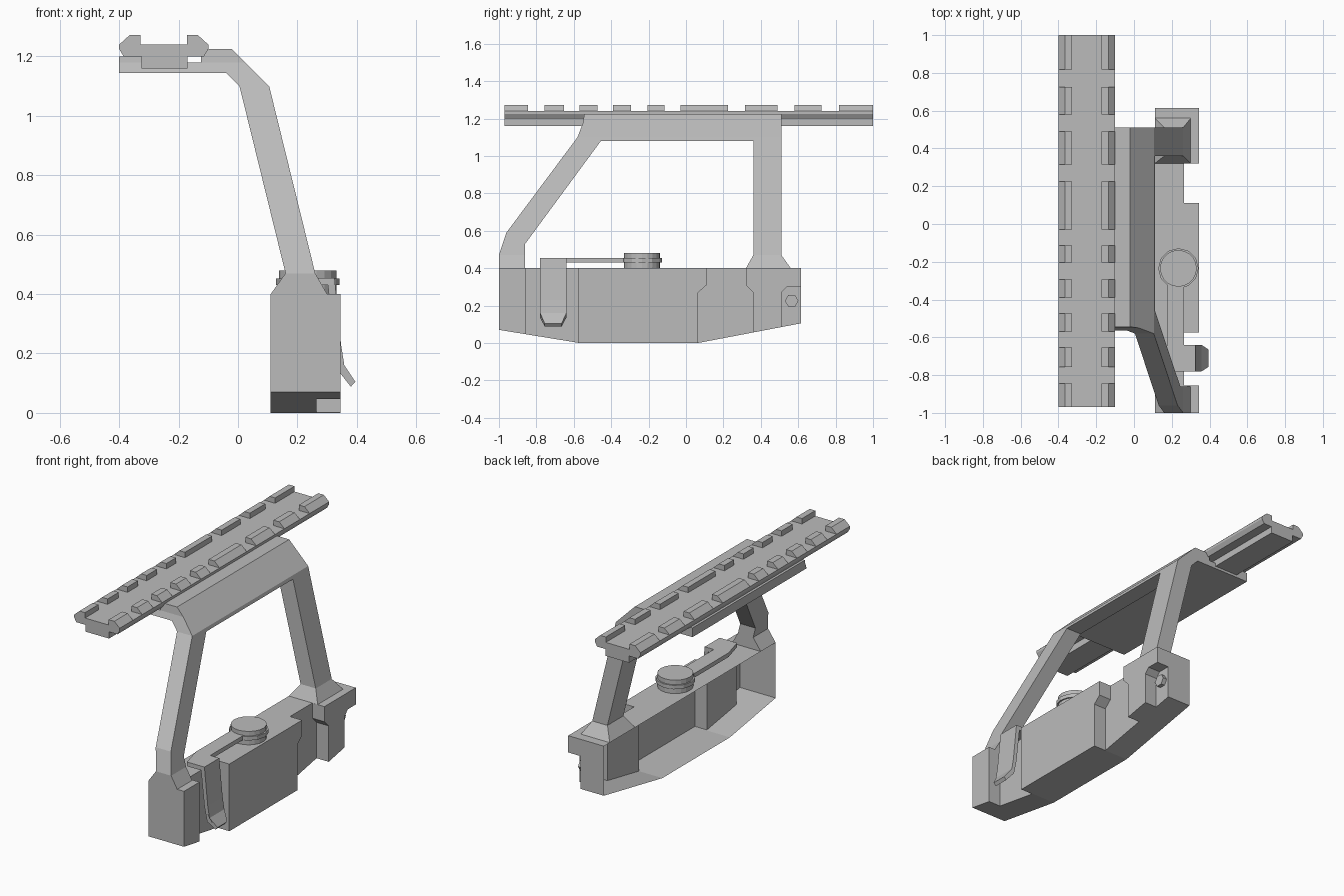
import bpy, bmesh, math

if "Cube" in bpy.data.objects:
    bpy.data.objects.remove(bpy.data.objects["Cube"])

metal = bpy.data.materials.new("grey_metal")
metal.diffuse_color = (0.5, 0.5, 0.5, 1)
metal.use_nodes = True
metal.node_tree.nodes["Principled BSDF"].inputs["Base Color"].default_value = metal.diffuse_color


def finish(name, bm):
    bmesh.ops.recalc_face_normals(bm, faces=bm.faces)
    me = bpy.data.meshes.new(name)
    bm.to_mesh(me)
    bm.free()
    me.materials.append(metal)
    ob = bpy.data.objects.new(name, me)
    bpy.context.collection.objects.link(ob)
    return ob


def add_prism(bm, pts, axis, a, b):
    """Extrude a 2D outline along an axis: x uses (y,z), y uses (x,z), z uses (x,y)."""
    def at(p, t):
        return {'x': (t, p[0], p[1]), 'y': (p[0], t, p[1]), 'z': (p[0], p[1], t)}[axis]
    lo = [bm.verts.new(at(p, a)) for p in pts]
    hi = [bm.verts.new(at(p, b)) for p in pts]
    bm.faces.new(lo)
    bm.faces.new(hi[::-1])
    for i in range(len(pts)):
        j = (i + 1) % len(pts)
        bm.faces.new((lo[i], hi[i], hi[j], lo[j]))


def prism(name, pts, axis, a, b):
    bm = bmesh.new()
    add_prism(bm, pts, axis, a, b)
    return finish(name, bm)


def boolean(ob, other, op):
    m = ob.modifiers.new("bool", 'BOOLEAN')
    m.operation, m.solver, m.object = op, 'EXACT', other
    bpy.context.view_layer.objects.active = ob
    bpy.ops.object.modifier_apply(modifier=m.name)
    bpy.data.objects.remove(other)


def ring(cx, cy, r, n):
    return [(cx + r * math.cos(2 * math.pi * i / n), cy + r * math.sin(2 * math.pi * i / n))
            for i in range(n)]


# Rail: dovetail bar with a rib below
rail_pts = [(-.40, 1.24), (-.40, 1.225), (-.385, 1.20), (-.325, 1.20), (-.325, 1.16),
            (-.17, 1.16), (-.17, 1.20), (-.115, 1.20), (-.10, 1.225), (-.10, 1.24)]
prism("rail", rail_pts, 'y', -.97, 1.0)

# Rail teeth, mirrored about the rail centre line
bm = bmesh.new()
tooth = [(.15, 1.24), (.115, 1.272), (.078, 1.272), (.078, 1.24)]
for y0, y1 in [(-.97, -.845), (-.757, -.653), (-.57, -.473), (-.39, -.295), (-.205, -.115),
               (-.03, .225), (.315, .49), (.58, .725), (.817, 1.0)]:
    for s in (-1, 1):
        add_prism(bm, [(-.25 + s * x, z) for x, z in tooth], 'y', y0, y1)
finish("rail_teeth", bm)

# Bracket: bent sheet seen from the front, cut to its side outline
bracket = prism("bracket", [
    (-.40, 1.145), (-.04, 1.145), (.005, 1.10), (.16, .47), (.11, .40), (.30, .40),
    (.26, .47), (.105, 1.10), (-.02, 1.225), (-.125, 1.225), (-.125, 1.18), (-.17, 1.18),
    (-.17, 1.16), (-.325, 1.16), (-.325, 1.20), (-.40, 1.20)], 'y', -1.1, .7)
outline = prism("outline", [
    (-1.0, .35), (-1.0, .47), (-.96, .59), (-.58, 1.10), (-.55, 1.18), (-.535, 1.3), (.51, 1.3),
    (.51, .47), (.567, .39), (.315, .39), (.36, .47), (.36, 1.08), (-.455, 1.08),
    (-.86, .53), (-.86, .35)], 'x', -.6, .5)
boolean(bracket, outline, 'INTERSECT')

# Base: thin housing open on the left, with raised pads on the right
base = prism("base", [(-1, .07), (-.57, 0), (.065, 0), (.615, .105), (.615, .40), (-1, .40)],
             'x', .11, .265)
pads = [
    [(-1, .07), (-.855, .0464), (-.855, .40), (-1, .40)],
    [(-.575, .0008), (-.57, 0), (.065, 0), (.065, .27), (.11, .31), (.11, .40), (-.575, .40)],
    [(.36, .0563), (.51, .085), (.51, .27), (.54, .30), (.615, .30), (.615, .40),
     (.32, .40), (.32, .31), (.36, .27)],
]
for p in pads:
    boolean(base, prism("pad", p, 'x', .20, .345), 'UNION')
bm = bmesh.new()
bm.from_mesh(base.data)
bmesh.ops.delete(bm, geom=[f for f in bm.faces if all(abs(v.co.x - .11) < 1e-4 for v in f.verts)],
                 context='FACES')
bm.to_mesh(base.data)
bm.free()

# Hex bolt in the rear notch
prism("bolt", ring(.565, .225, .036, 6), 'x', .265, .29)

# Clamp knob with a wider middle ring
prism("knob", ring(.235, -.235, .097, 20), 'z', .40, .48)
prism("knob_ring", ring(.235, -.235, .107, 12), 'z', .43, .453)

# Lever arm and its bent-down handle
prism("lever_arm", [(.175, -.235), (.175, -.65), (.21, -.78), (.32, -.78), (.32, -.64),
                    (.265, -.64), (.265, -.235)], 'z', .43, .455)
handle = prism("lever_handle", [
    (.30, .455), (.325, .455), (.347, .23), (.358, .16), (.395, .105), (.38, .088),
    (.343, .135), (.325, .22)], 'y', -.78, -.64)
for v in handle.data.vertices:   # taper the tip
    if v.co.z < .12:
        v.co.y = -.71 + (v.co.y + .71) * .65
